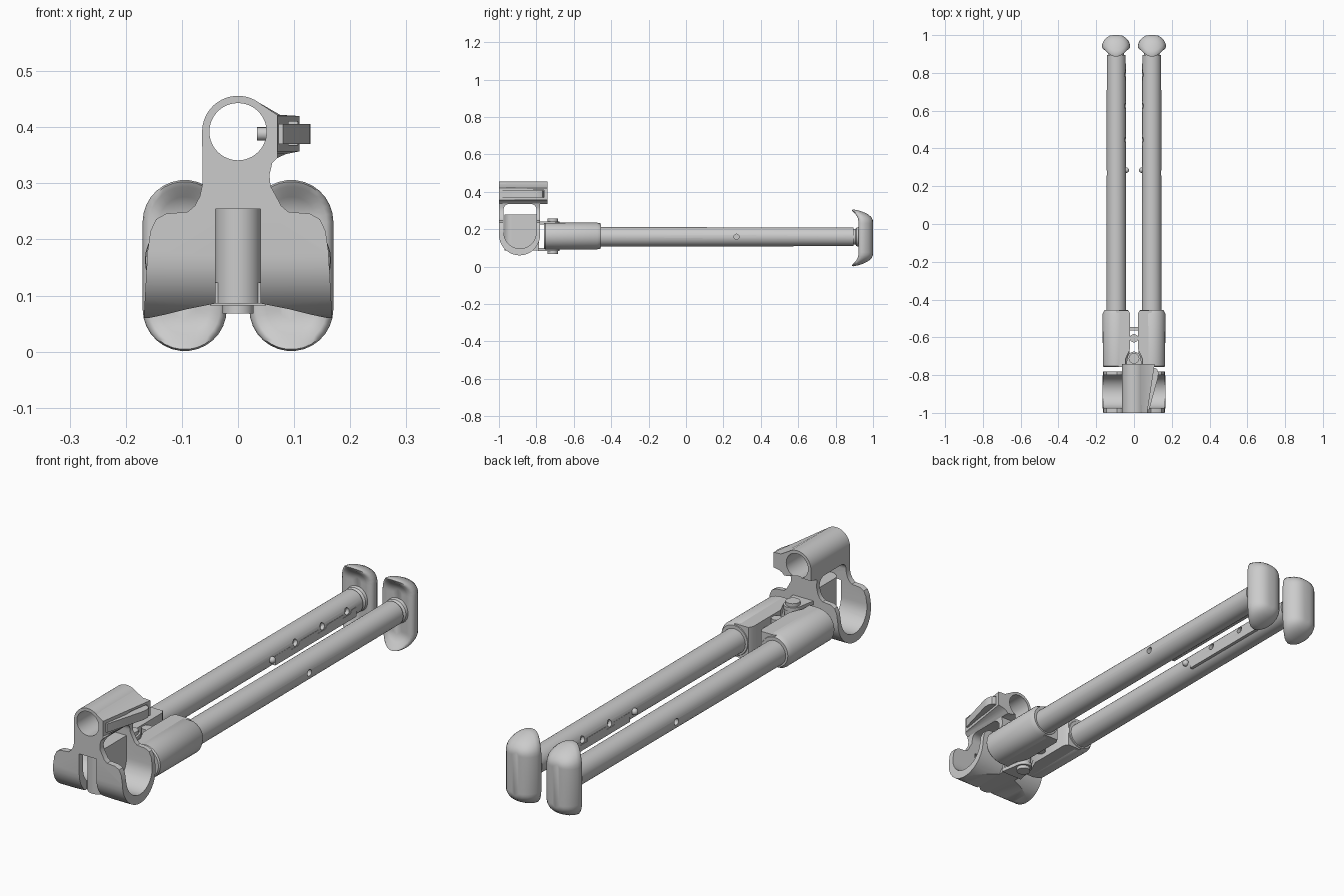
import bpy, bmesh, math
from mathutils import Vector

if "Cube" in bpy.data.objects:
    bpy.data.objects.remove(bpy.data.objects["Cube"])

metal = bpy.data.materials.new("light_grey_metal")
metal.use_nodes = True
GREY = (0.6, 0.6, 0.6, 1)
metal.diffuse_color = GREY
for node in metal.node_tree.nodes:
    if node.type == 'BSDF_PRINCIPLED':
        node.inputs["Base Color"].default_value = GREY


def smooth(ob, angle=35):
    bpy.ops.object.select_all(action='DESELECT')
    ob.select_set(True)
    bpy.context.view_layer.objects.active = ob
    bpy.ops.object.shade_smooth_by_angle(angle=math.radians(angle))


def finish(name, bm, angle=35):
    bmesh.ops.recalc_face_normals(bm, faces=bm.faces)
    mesh = bpy.data.meshes.new(name)
    bm.to_mesh(mesh)
    bm.free()
    mesh.materials.append(metal)
    ob = bpy.data.objects.new(name, mesh)
    bpy.context.collection.objects.link(ob)
    smooth(ob, angle)
    return ob


def loft(name, rings, angle=35):
    """Skin closed rings of equal length and cap both ends."""
    bm = bmesh.new()
    loops = [[bm.verts.new(p) for p in ring] for ring in rings]
    n = len(loops[0])
    for a, b in zip(loops, loops[1:]):
        for i in range(n):
            j = (i + 1) % n
            bm.faces.new((a[i], a[j], b[j], b[i]))
    bm.faces.new(loops[0])
    bm.faces.new(loops[-1])
    return finish(name, bm, angle)


def prism(name, pts, axis, lo, hi):
    """Extrude a 2D outline along x, y or z."""
    place = {'x': lambda p, t: (t, p[0], p[1]),
             'y': lambda p, t: (p[0], t, p[1]),
             'z': lambda p, t: (p[0], p[1], t)}[axis]
    return loft(name, [[place(p, t) for p in pts] for t in (lo, hi)])


def arc(cx, cy, r, a0=0, a1=360, n=40):
    full = a1 - a0 == 360
    angs = [math.radians(a0 + (a1 - a0) * i / (n if full else n - 1)) for i in range(n)]
    return [(cx + r * math.cos(a), cy + r * math.sin(a)) for a in angs]


def box(name, x, y, z):
    return prism(name, [(x[0], y[0]), (x[1], y[0]), (x[1], y[1]), (x[0], y[1])], 'z', *z)


def turned(name, x, z, steps, n=32):
    """Turn a (y, radius) profile around a line along y."""
    return loft(name, [[(px, y, pz) for px, pz in arc(x, z, r, n=n)] for y, r in steps])


def boolean(ob, other, op='DIFFERENCE'):
    mod = ob.modifiers.new(op, 'BOOLEAN')
    mod.operation, mod.solver, mod.object = op, 'EXACT', other
    bpy.ops.object.select_all(action='DESELECT')
    ob.select_set(True)
    bpy.context.view_layer.objects.active = ob
    bpy.ops.object.modifier_apply(modifier=mod.name)
    bpy.data.objects.remove(other)
    smooth(ob)


# Saddle: side outline intersected with front outline, then hollowed
RING_Z = 0.392
side = ([(-1, 0.47), (-1, 0.17)] + arc(-0.89, 0.17, 0.11, 190, 350, 20)
        + [(-0.78, 0.17), (-0.78, 0.335), (-0.74, 0.345), (-0.74, 0.47)])
saddle = prism("saddle", side, 'x', -0.2, 0.2)
shoulder = [(0.068, 0.277), (0.077, 0.26), (0.09, 0.249), (0.128, 0.246), (0.146, 0.236),
            (0.156, 0.215), (0.161, 0.18), (0.164, 0.13), (0.168, 0.058),
            (0.13, 0.066), (0.09, 0.076), (0.04, 0.086)]
front = (arc(0, RING_Z, 0.064, 180, 0, 24) + [(0.062, 0.34), (0.056, 0.315), (0.058, 0.295)]
         + shoulder + [(-x, z) for x, z in reversed(shoulder)] + [(-0.063, 0.3)])
boolean(saddle, prism("front_cut", front, 'y', -1.1, -0.6), 'INTERSECT')
hollow = (arc(-0.8875, 0.183, 0.087, 180, 360, 20)
          + arc(-0.83, 0.305, 0.03, 0, 90, 8) + arc(-0.945, 0.305, 0.03, 90, 180, 8))
boolean(saddle, prism("hollow_cut", hollow, 'x', -0.3, 0.3))
boolean(saddle, box("slot_cut", (-0.04, 0.04), (-1.1, -0.95), (0.05, 0.254)))

# Side clamp on the barrel ring, tapering to the front
clamp = prism("clamp_block", [(0.03, 0.448), (0.075, 0.422), (0.11, 0.42), (0.11, 0.357),
                              (0.085, 0.352), (0.07, 0.345), (0.06, 0.335), (0.03, 0.34)],
              'y', -1, -0.74)
for v in clamp.data.vertices:
    if v.co.y < -0.9:
        v.co.x = min(v.co.x, 0.07)
boolean(clamp, box("lever_slot_cut", (0.09, 0.2), (-1.1, -0.76), (0.368, 0.41)))
for part in (saddle, clamp):
    boolean(part, prism("bore_cut", arc(0, RING_Z, 0.051, n=48), 'y', -1.1, -0.6))
prism("clamp_lever", [(0.066, -0.985), (0.08, -0.985), (0.128, -0.81), (0.129, -0.785),
                      (0.122, -0.768), (0.11, -0.762), (0.08, -0.762)], 'z', 0.37, 0.406)
prism("clamp_pin", arc(-0.87, 0.388, 0.012, n=16), 'x', 0.034, 0.075)

# Centre column and hinge
prism("centre_column", arc(0, -0.93, 0.041, 180, 360, 16) + [(0.041, -0.785), (-0.041, -0.785)],
      'z', 0.086, 0.277)
lug = [(-0.05, -0.79), (0.05, -0.79)] + arc(0, -0.712, 0.036, 0, 180, 16)
prism("upper_lug", lug, 'z', 0.226, 0.242)
prism("lower_lug", lug, 'z', 0.082, 0.098)
HINGE = arc(0, -0.712, 0.028, n=24)
prism("hinge_pin_head", HINGE, 'z', 0.23, 0.256)
prism("hinge_pin_foot", HINGE, 'z', 0.068, 0.09)
prism("hinge_knuckle", arc(0, -0.712, 0.032, n=24), 'z', 0.1, 0.225)
prism("spring_post", arc(0, -0.605, 0.022, n=20), 'z', 0.115, 0.225)
box("spring_stop", (-0.025, 0.025), (-0.565, -0.545), (0.13, 0.2))


def foot(name, cx, cz):
    """Domed pad with its top and bottom tips curled forward."""
    rings = []
    for inset, y in ((0.06, 1.0), (0.042, 0.997), (0.026, 0.988), (0.013, 0.975), (0.004, 0.958),
                     (0, 0.942), (0.003, 0.93), (0.012, 0.922), (0.03, 0.924), (0.055, 0.926)):
        r = 0.075 - inset
        ring = arc(0, 0.0775, r, 0, 180, 16) + arc(0, -0.0775, r, 180, 360, 16)
        curl = lambda z: 0.045 * (max(0, abs(z) - 0.08) / 0.07) ** 2.5
        rings.append([(cx + x, y - curl(z), cz + z) for x, z in ring])
    return loft(name, rings, 60)


# Folding legs, one per side
NOTCHES = (0.79, 0.625, 0.445)
for s, tag in ((1, "left"), (-1, "right")):
    cx, cz = s * 0.094, 0.159
    turned(tag + "_socket", cx, 0.163, [(-0.758, 0.066), (-0.752, 0.071), (-0.475, 0.072), (-0.455, 0.062)])
    block = [(0.02, -0.475), (0.02, -0.66), (0.045, -0.715), (0.045, -0.758),
             (0.095, -0.758), (0.095, -0.458), (0.03, -0.458)]
    prism(tag + "_socket_block", [(s * x, y) for x, y in block], 'z', 0.094, 0.232)

    leg = turned(tag + "_leg", cx, cz, [(-0.5, 0.052), (0.895, 0.05)])
    boolean(leg, prism("outer_hole_cut", arc(0.27, cz, 0.014, n=16), 'x', s * 0.125, s * 0.2))
    for y in NOTCHES:
        boolean(leg, prism("notch_cut", arc(y, cz + 0.01, 0.014, n=16), 'x', s * 0.03, s * 0.06))

    # Notched height rack and catch button on the inner side
    low, dip, top = cz - 0.034, cz - 0.008, cz + 0.006
    rack = [(0.31, low), (0.85, low), (0.85, top)]
    for y in NOTCHES:
        rack += [(y + 0.03, top), (y + 0.02, dip), (y - 0.03, dip), (y - 0.03, top)]
    rack += [(0.31, top)]
    prism(tag + "_rack", rack, 'x', s * 0.043, s * 0.07)
    bm = bmesh.new()
    bmesh.ops.create_uvsphere(bm, u_segments=16, v_segments=10, radius=0.014)
    bmesh.ops.translate(bm, verts=bm.verts, vec=Vector((s * 0.04, 0.285, cz)))
    finish(tag + "_catch_button", bm, 60)

    turned(tag + "_foot_collar", cx, cz, [(0.88, 0.042), (0.905, 0.042), (0.912, 0.05), (0.94, 0.055)])
    foot(tag + "_foot", s * 0.095, 0.1535)
